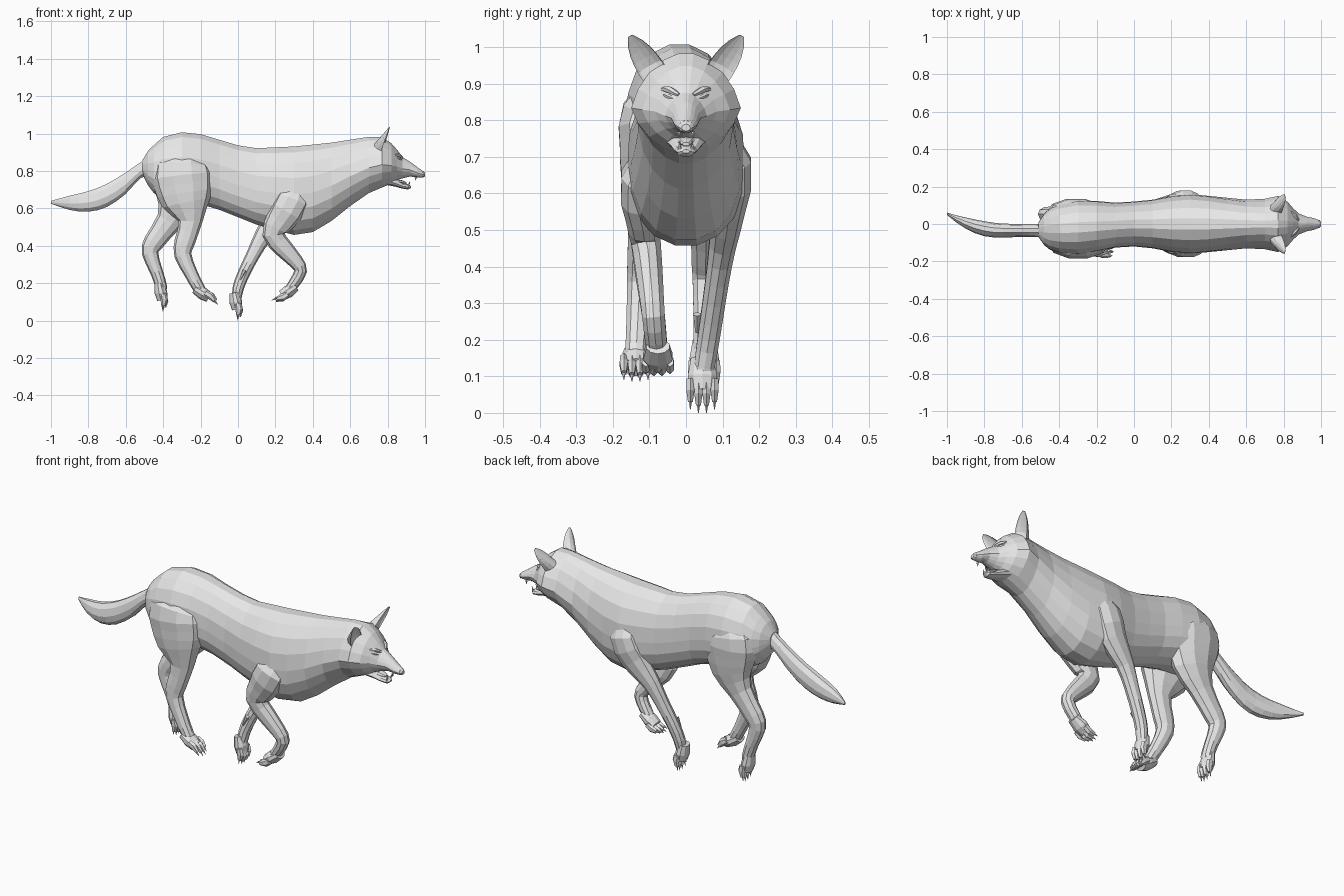
import bpy, bmesh
from math import cos, sin, pi
from mathutils import Vector

if "Cube" in bpy.data.objects:
    bpy.data.objects.remove(bpy.data.objects["Cube"])

fur = bpy.data.materials.new("light_grey")
fur.use_nodes = True
grey = (0.8, 0.8, 0.8, 1)
fur.diffuse_color = grey
fur.node_tree.nodes["Principled BSDF"].inputs["Base Color"].default_value = grey


def skin(name, rings):
    """Bridge closed rings of points into a capped mesh object."""
    bm = bmesh.new()
    loops = [[bm.verts.new(point) for point in ring] for ring in rings]
    count = len(loops[0])
    for near, far in zip(loops, loops[1:]):
        for i in range(count):
            j = (i + 1) % count
            bm.faces.new((near[i], near[j], far[j], far[i]))
    bm.faces.new(loops[0])
    bm.faces.new(loops[-1])
    bmesh.ops.recalc_face_normals(bm, faces=bm.faces)
    mesh = bpy.data.meshes.new(name)
    bm.to_mesh(mesh)
    bm.free()
    mesh.materials.append(fur)
    bpy.context.collection.objects.link(bpy.data.objects.new(name, mesh))


def refine(rows, steps):
    """Smooth interpolation between rows of values."""
    rows = [Vector(row) for row in rows]
    padded = [rows[0], *rows, rows[-1]]
    result = []
    for before, start, end, after in zip(padded, padded[1:], padded[2:], padded[3:]):
        for step in range(steps):
            t = step / steps
            leave, arrive = (end - before) / 2, (after - start) / 2
            blend = t * t * (3 - 2 * t)
            result.append(start.lerp(end, blend) + leave * t * (1 - t) ** 2
                          - arrive * t * t * (1 - t))
    return result + [rows[-1]]


def hull(name, rows, sides, steps=1, sway=lambda x: 0, pinch=lambda x: 0):
    """Upright rings along x, each given as x, top, bottom and half width."""
    rings = []
    for x, top, low, width in refine(rows, steps):
        middle = low + (top - low) * 0.45
        ring = []
        for i in range(sides):
            a = 2 * pi * i / sides
            height = top - middle if sin(a) > 0 else middle - low
            out = width * cos(a) * (1 - pinch(x) * abs(sin(a)))
            ring.append((x, sway(x) + out, middle + height * sin(a)))
        rings.append(ring)
    skin(name, rings)


def tube(name, rows, sides=6, steps=1, wide=1, extra=0):
    """Rings across a path of x, y, z, radius; sideways radius follows a rule."""
    rows = refine(rows, steps)
    points = [Vector(row[:3]) for row in rows]
    rings = []
    for i, (point, row) in enumerate(zip(points, rows)):
        along = (points[min(i + 1, len(points) - 1)] - points[max(i - 1, 0)]).normalized()
        side = Vector((0, 1, 0))
        side = (side - along * side.dot(along)).normalized()
        up = along.cross(side)
        ring = []
        for j in range(sides):
            a = 2 * pi * j / sides
            ring.append(point + up * row[3] * cos(a) + side * (row[3] * wide + extra) * sin(a))
        rings.append(ring)
    skin(name, rings)


def leg(name, hip_y, foot_y, path, aim_x, aim_z):
    """Leg through x, z, radius points, ending in a paw with toes and claws."""
    top_z, foot_z = path[0][1], path[-1][1]
    rows = []
    for i, (x, z, radius) in enumerate(path):
        y = foot_y + (hip_y - foot_y) * (z - foot_z) / (top_z - foot_z)
        # The root is sunk into the torso so that the limb grows out of it
        rows.append((x, y if i else y * 0.4, z, radius))
    tube(name, rows, sides=10, steps=2, wide=0.37, extra=0.02)

    foot = Vector(rows[-1][:3])
    aim = Vector((aim_x, 0, aim_z)).normalized()
    lift = Vector((-aim.z, 0, aim.x))

    def at(forward, rise, shift, radius):
        return (*(foot + aim * forward + lift * rise + Vector((0, shift, 0))), radius)

    tube(name + "_palm", [at(-0.06, 0, 0, 0.025), at(-0.01, 0, 0, 0.034), at(0.03, 0, 0, 0.028)],
         sides=10, wide=1, extra=0.008)
    for toe in range(4):
        spread = (toe - 1.5) * 0.022
        reach = 0.01 if toe in (1, 2) else 0
        tube(f"{name}_toe_{toe}",
             [at(0, 0.01, spread, 0.018), at(0.03 + reach, 0.01, spread, 0.02),
              at(0.06 + reach, 0, spread, 0.012)], wide=0.65)
        tube(f"{name}_claw_{toe}",
             [at(0.05 + reach, 0, spread, 0.007), at(0.08 + reach, -0.01, spread, 0.001)])


# Torso, neck, skull and muzzle in one skin, boxy at the hips and angular at the ruff
hull("body_and_head", [
    (-.51, .86, .78, .04), (-.48, .91, .72, .085), (-.45, .94, .68, .11), (-.4, .985, .65, .13),
    (-.3, 1.01, .63, .145), (-.2, 1, .62, .135), (-.1, .97, .59, .12),
    (0, .94, .55, .12), (.1, .925, .51, .13), (.2, .93, .48, .15),
    (.3, .935, .455, .16), (.4, .945, .47, .15), (.5, .955, .53, .14),
    (.6, .97, .61, .13), (.7, .985, .68, .135), (.77, .985, .71, .15),
    (.82, .95, .73, .12), (.85, .915, .75, .085), (.88, .875, .76, .057),
    (.92, .85, .77, .04), (.96, .82, .765, .032), (.99, .8, .765, .02),
], sides=18, sway=lambda x: min(0, x * 0.06),
    pinch=lambda x: min(0.2, max(-0.1, x - 0.5)))

# Nose, lower jaw and tongue
hull("nose", [(.97, .8, .78, .015), (.99, .8, .765, .022), (1, .79, .77, .012)], sides=8)
hull("lower_jaw", [(.79, .77, .725, .06), (.84, .76, .715, .045), (.88, .735, .705, .032),
                   (.91, .73, .7, .025), (.925, .72, .71, .01)], sides=10)
hull("tongue", [(.83, .76, .74, .03), (.88, .75, .73, .02), (.9, .74, .73, .01)], sides=8)

for side, word in ((1, "left"), (-1, "right")):
    # Fangs
    tube(word + "_upper_fang", [(.95, side * .02, .77, .006), (.95, side * .02, .75, .001)])
    tube(word + "_lower_fang", [(.91, side * .017, .72, .006), (.92, side * .017, .745, .001)])

    # Brow and eye
    tube(word + "_brow", [(.84, side * .065, .885, .005), (.86, side * .045, .883, .01),
                          (.88, side * .02, .87, .005)], steps=2)
    tube(word + "_eye", [(.85, side * .06, .87, .004), (.863, side * .048, .866, .007),
                         (.875, side * .035, .86, .003)], steps=2)

    # Cupped ear, hollow towards the front
    base, tip = Vector((.775, side * .085, .925)), Vector((.81, side * .152, 1.03))
    axis = (tip - base).normalized()
    across = Vector((-.3, side, -.6))
    across = (across - axis * across.dot(axis)).normalized()
    back = axis.cross(across)
    back *= -1 if back.x > 0 else 1
    rings = []
    for level in range(6):
        t = level / 5
        width, depth = 0.038 - 0.03 * t ** 3, 0.05 - 0.045 * t
        ring = []
        for i in range(12):
            a = pi * i / 6
            bulge = sin(a) if i <= 6 else -sin(a) * t ** 0.3 / 2
            ring.append(base.lerp(tip, t) + across * width * cos(a) + back * depth * bulge)
        rings.append(ring)
    skin(word + "_ear", rings)

# Tail, drooping and swinging aside towards its tip
hull("tail", [(-.44, .9, .78, .04), (-.52, .85, .76, .035), (-.6, .795, .675, .035),
              (-.7, .735, .605, .037), (-.8, .695, .58, .04), (-.9, .67, .59, .03),
              (-1, .64, .625, .006)],
     sides=10, steps=2, sway=lambda x: max(0, -0.7 - x) ** 2 - 0.035)

# Front legs: the left one reaching down, the right one folded
leg("left_front_leg", .15, .045, [
    (.3, .8, .05), (.28, .68, .08), (.23, .57, .08), (.14, .46, .05), (.085, .36, .037),
    (.03, .25, .033), (0, .17, .03), (-.01, .09, .022)], aim_x=.2, aim_z=-1)
tube("left_dewclaw", [(.035, .03, .27, .012), (.01, .03, .22, .005)])
leg("right_front_leg", -.14, -.077, [
    (.32, .76, .05), (.29, .64, .09), (.23, .54, .08), (.19, .46, .06), (.25, .38, .05),
    (.31, .315, .04), (.335, .265, .034), (.3, .2, .03), (.26, .15, .022)],
    aim_x=-.85, aim_z=-.55)

# Hind legs: the right one forward, the left one pushing off behind
leg("right_hind_leg", -.095, -.137, [
    (-.28, .93, .06), (-.3, .82, .155), (-.29, .73, .16), (-.275, .63, .13), (-.255, .53, .065),
    (-.285, .42, .055), (-.295, .35, .046), (-.25, .25, .036), (-.21, .175, .032),
    (-.18, .14, .022)], aim_x=.85, aim_z=-.5)
leg("left_hind_leg", .06, .05, [
    (-.28, .93, .06), (-.31, .82, .15), (-.31, .73, .15), (-.32, .63, .12), (-.37, .53, .07),
    (-.45, .42, .055), (-.47, .36, .044), (-.435, .26, .034), (-.41, .18, .031),
    (-.41, .14, .022)], aim_x=.2, aim_z=-1)
